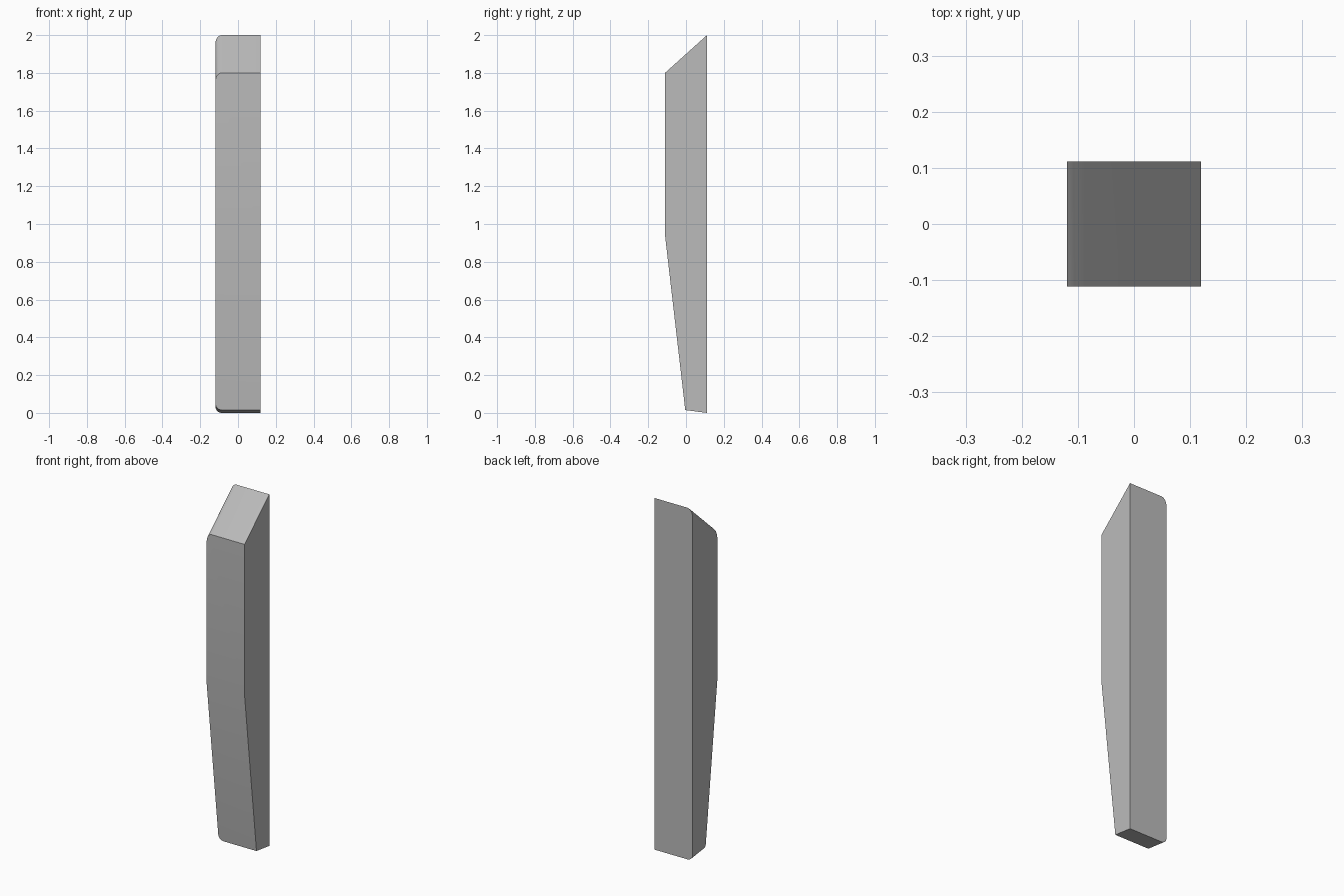
import bpy
import bmesh
import math

cube = bpy.data.objects.get("Cube")
if cube:
    bpy.data.objects.remove(cube, do_unlink=True)

# Plain grey material
grey = bpy.data.materials.new("plain_grey")
grey.use_nodes = True
colour = (0.5, 0.5, 0.5, 1.0)
grey.diffuse_color = colour
grey.node_tree.nodes["Principled BSDF"].inputs["Base Color"].default_value = colour

# Side profile (y, z): slanted top, straight back, tapered lower front
PROFILE = [(0.111, 0.0), (0.111, 2.0), (-0.111, 1.8), (-0.111, 0.94), (-0.004, 0.015)]
HALF_WIDTH = 0.119
ROUNDING = 0.032

bm = bmesh.new()
face = bm.faces.new([bm.verts.new((HALF_WIDTH, y, z)) for y, z in PROFILE])
extruded = bmesh.ops.extrude_face_region(bm, geom=[face])
moved = [v for v in extruded["geom"] if isinstance(v, bmesh.types.BMVert)]
bmesh.ops.translate(bm, verts=moved, vec=(-2 * HALF_WIDTH, 0, 0))
bmesh.ops.recalc_face_normals(bm, faces=bm.faces[:])


# Round the top and bottom edges on the right side only
def is_rounded(edge):
    a, b = (v.co for v in edge.verts)
    on_right = a.x < 0 and b.x < 0
    at_end = min(a.z, b.z) > 1.7 or max(a.z, b.z) < 0.1
    return on_right and at_end and abs(a.y - b.y) > 0.05


bmesh.ops.bevel(bm, geom=[e for e in bm.edges if is_rounded(e)], offset=ROUNDING,
                offset_type='OFFSET', segments=6, profile=0.5, affect='EDGES')
bmesh.ops.recalc_face_normals(bm, faces=bm.faces[:])

mesh = bpy.data.meshes.new("tapered_post")
bm.to_mesh(mesh)
bm.free()
mesh.materials.append(grey)
post = bpy.data.objects.new("tapered_post", mesh)
bpy.context.collection.objects.link(post)

# Smooth the rounding, keep the corners crisp
bpy.ops.object.select_all(action='DESELECT')
post.select_set(True)
bpy.context.view_layer.objects.active = post
bpy.ops.object.shade_smooth_by_angle(angle=math.radians(30))
